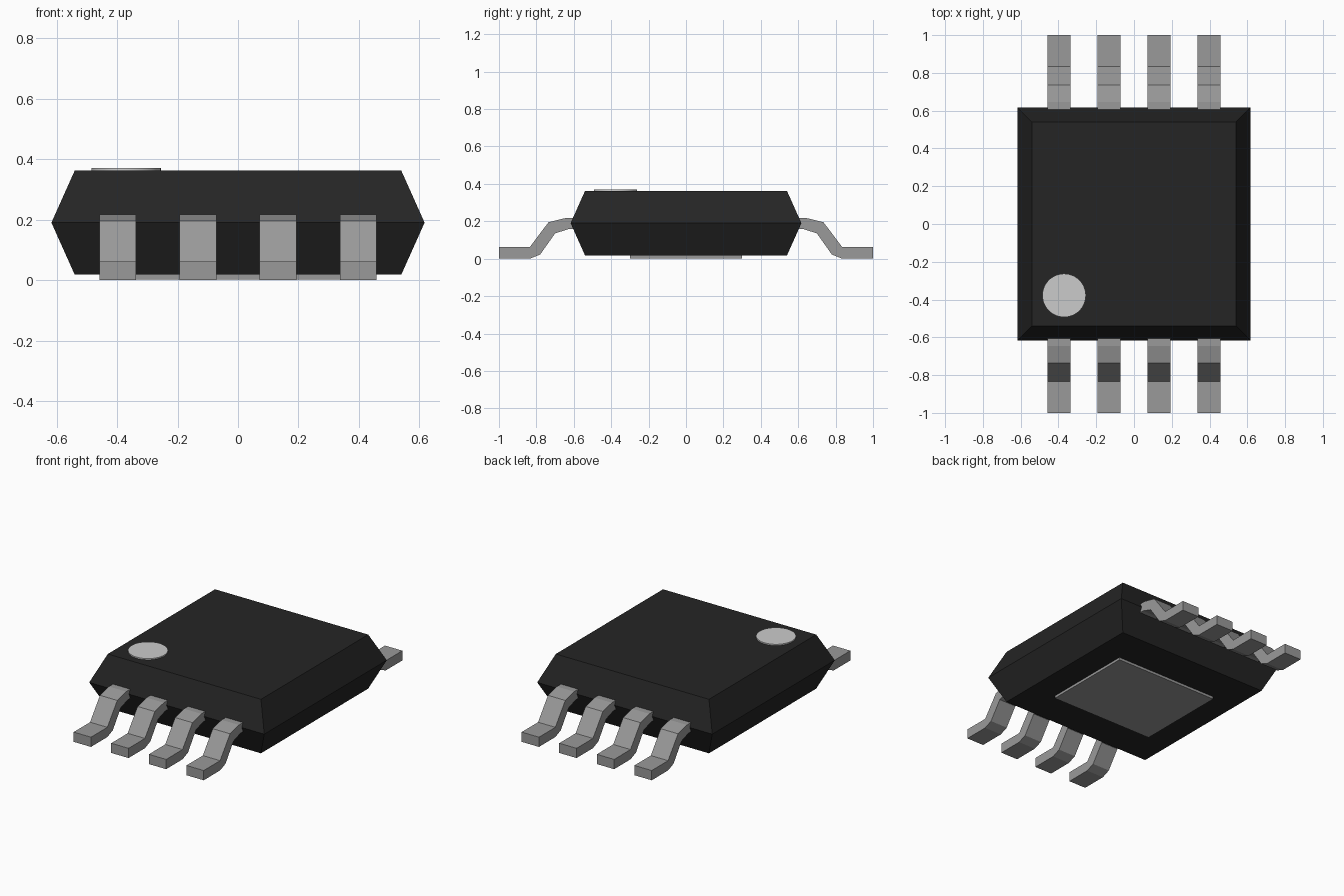
import bpy
import bmesh
import math

cube = bpy.data.objects.get("Cube")
if cube:
    bpy.data.objects.remove(cube, do_unlink=True)


def material(name, value):
    mat = bpy.data.materials.new(name)
    mat.use_nodes = True
    color = (value, value, value, 1)
    mat.diffuse_color = color
    mat.node_tree.nodes["Principled BSDF"].inputs["Base Color"].default_value = color
    return mat


BLACK = material("black plastic", 0.018)
METAL = material("grey metal", 0.32)
MARK = material("light grey marker", 0.60)


def finish(name, bm, mat):
    bmesh.ops.recalc_face_normals(bm, faces=bm.faces)
    mesh = bpy.data.meshes.new(name)
    bm.to_mesh(mesh)
    bm.free()
    mesh.materials.append(mat)
    obj = bpy.data.objects.new(name, mesh)
    bpy.context.collection.objects.link(obj)
    return obj


# Package body: square rings bridged into a double-tapered block
bm = bmesh.new()
rings = []
for half, z in ((0.54, 0.018), (0.617, 0.19), (0.54, 0.362)):
    rings.append([bm.verts.new((sx * half, sy * half, z))
                  for sx, sy in ((-1, -1), (1, -1), (1, 1), (-1, 1))])
for low, high in zip(rings, rings[1:]):
    for i in range(4):
        j = (i + 1) % 4
        bm.faces.new((low[i], low[j], high[j], high[i]))
bm.faces.new(rings[0])
bm.faces.new(rings[-1])
finish("body", bm, BLACK)

# Gull-wing leads: side profile (distance from centre, height) extruded in x
PROFILE = [(0.55, 0.217), (0.645, 0.217), (0.735, 0.195), (0.835, 0.062),
           (1.0, 0.062), (1.0, 0.0), (0.835, 0.0), (0.78, 0.022),
           (0.70, 0.135), (0.63, 0.158), (0.55, 0.158)]
LEAD_WIDTH = 0.122
PITCH = 0.265


def lead(name, x, side):
    bm = bmesh.new()
    face = bm.faces.new([bm.verts.new((x - LEAD_WIDTH / 2, side * y, z))
                         for y, z in PROFILE])
    grown = bmesh.ops.extrude_face_region(bm, geom=[face])["geom"]
    verts = [g for g in grown if isinstance(g, bmesh.types.BMVert)]
    bmesh.ops.translate(bm, verts=verts, vec=(LEAD_WIDTH, 0, 0))
    finish(name, bm, METAL)


for side, label in ((-1, "front"), (1, "back")):
    for i in range(4):
        lead(f"{label}_lead_{i + 1}", (i - 1.5) * PITCH, side)

# Thermal pad under the body
bm = bmesh.new()
bmesh.ops.create_cube(bm, size=1)
bmesh.ops.scale(bm, verts=bm.verts, vec=(0.73, 0.6, 0.03))
bmesh.ops.translate(bm, verts=bm.verts, vec=(0, 0, 0.017))
finish("thermal_pad", bm, METAL)

# Round pin-one marker on top
bpy.ops.mesh.primitive_cylinder_add(vertices=48, radius=0.115, depth=0.016,
                                    location=(-0.37, -0.378, 0.362))
marker = bpy.context.object
marker.name = "pin_one_marker"
marker.data.materials.append(MARK)
bpy.ops.object.shade_smooth_by_angle(angle=math.radians(30))
